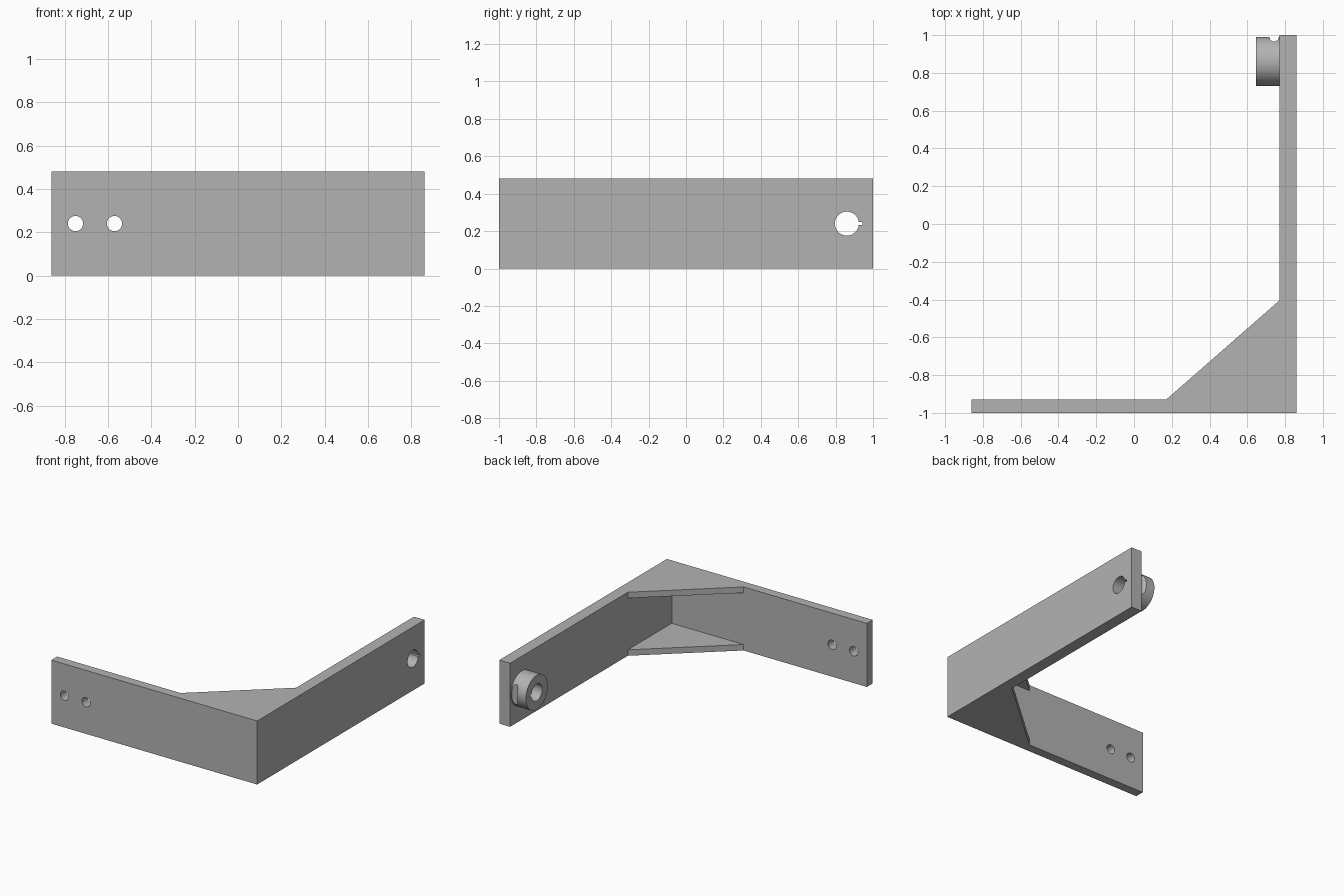
import bpy
import bmesh
from math import radians
from mathutils import Matrix, Vector

cube = bpy.data.objects.get("Cube")
if cube:
    bpy.data.objects.remove(cube, do_unlink=True)

grey = bpy.data.materials.new("plain grey")
grey.use_nodes = True
grey.diffuse_color = (0.45, 0.45, 0.45, 1)
grey.node_tree.nodes["Principled BSDF"].inputs["Base Color"].default_value = grey.diffuse_color

HEIGHT, MID = 0.48, 0.24
WEB = 0.045                 # gusset thickness
INNER_X, INNER_Y = 0.77, -0.93
BOSS_Y = 0.86


def finish(name, bm):
    bmesh.ops.recalc_face_normals(bm, faces=bm.faces)
    mesh = bpy.data.meshes.new(name)
    bm.to_mesh(mesh)
    bm.free()
    mesh.materials.append(grey)
    obj = bpy.data.objects.new(name, mesh)
    bpy.context.collection.objects.link(obj)
    return obj


def prism(name, outline, z0, z1):
    bm = bmesh.new()
    face = bm.faces.new([bm.verts.new((x, y, z0)) for x, y in outline])
    side = bmesh.ops.extrude_face_region(bm, geom=[face])["geom"]
    moved = [v for v in side if isinstance(v, bmesh.types.BMVert)]
    bmesh.ops.translate(bm, verts=moved, vec=(0, 0, z1 - z0))
    return finish(name, bm)


def cylinder(name, center, radius, depth, axis):
    bm = bmesh.new()
    turn = Vector((0, 0, 1)).rotation_difference(Vector(axis)).to_matrix().to_4x4()
    bmesh.ops.create_cone(bm, cap_ends=True, segments=64, radius1=radius, radius2=radius,
                          depth=depth, matrix=Matrix.Translation(center) @ turn)
    return finish(name, bm)


def combine(target, tool, operation):
    mod = target.modifiers.new(tool.name, "BOOLEAN")
    mod.operation, mod.solver, mod.object = operation, "EXACT", tool
    bpy.context.view_layer.objects.active = target
    bpy.ops.object.modifier_apply(modifier=mod.name)
    bpy.data.objects.remove(tool, do_unlink=True)


# Two arms and the chamfered corner as one extruded outline
bracket = prism("corner_bracket", [
    (-0.86, -1), (0.86, -1), (0.86, 1), (INNER_X, 1),
    (INNER_X, -0.405), (0.17, INNER_Y), (-0.86, INNER_Y)], 0, HEIGHT)

# Hollow the corner so a gusset remains at top and bottom
pocket = prism("corner_pocket", [
    (INNER_X, INNER_Y), (INNER_X, 0), (0, 0), (0, INNER_Y)], WEB, HEIGHT - WEB)
combine(bracket, pocket, "DIFFERENCE")

# Screw holes in the front arm
for x in (-0.75, -0.57):
    hole = cylinder("screw_hole", (x, -0.96, MID), 0.035, 0.3, (0, 1, 0))
    combine(bracket, hole, "DIFFERENCE")

# Shaft boss with a cross groove on its outer side
boss = cylinder("shaft_boss", (0.7275, BOSS_Y, MID), 0.13, 0.165, (1, 0, 0))
groove = cylinder("boss_groove", (0.742, 0.99, MID), 0.024, 0.6, (0, 0, 1))
combine(boss, groove, "DIFFERENCE")
combine(bracket, boss, "UNION")

# Shaft bore with keyway
bore = cylinder("shaft_bore", (0.75, BOSS_Y, MID), 0.064, 0.5, (1, 0, 0))
combine(bracket, bore, "DIFFERENCE")
keyway = prism("keyway", [(0.5, BOSS_Y), (1, BOSS_Y), (1, 0.943), (0.5, 0.943)],
               MID - 0.008, MID + 0.008)
combine(bracket, keyway, "DIFFERENCE")

# Smooth the round walls, keep the edges crisp
bpy.ops.object.select_all(action="DESELECT")
bracket.select_set(True)
bpy.context.view_layer.objects.active = bracket
bpy.ops.object.shade_smooth_by_angle(angle=radians(30))
